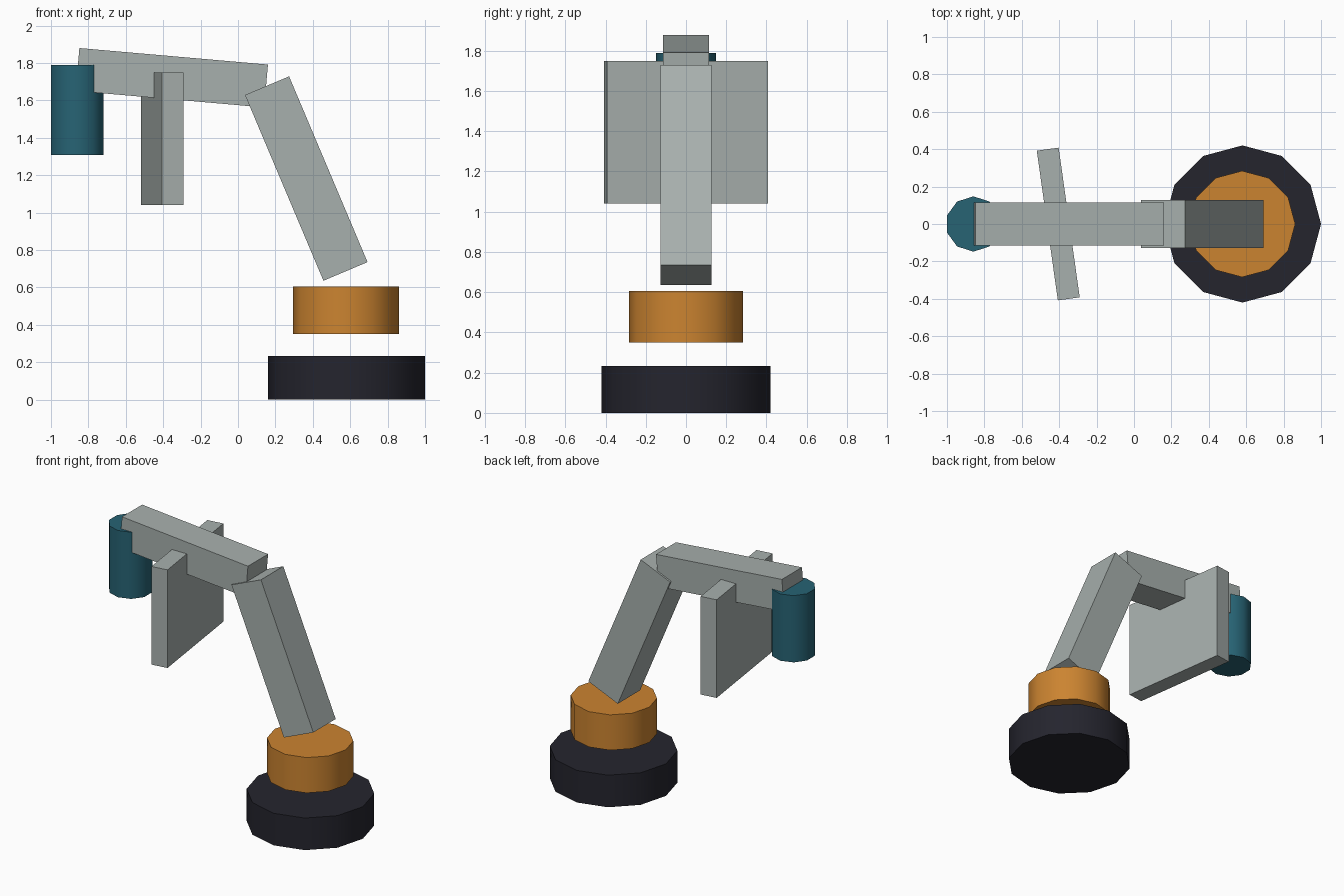
import bpy
import math

if "Cube" in bpy.data.objects:
    bpy.data.objects.remove(bpy.data.objects["Cube"])


def material(name, color):
    m = bpy.data.materials.new(name)
    m.diffuse_color = (*color, 1.0)
    m.use_nodes = True
    m.node_tree.nodes["Principled BSDF"].inputs["Base Color"].default_value = m.diffuse_color
    return m


GREY = material("arm grey", (0.39, 0.435, 0.42))
ORANGE = material("turret orange", (0.60, 0.23, 0.03))
DARK = material("base dark", (0.018, 0.018, 0.027))
TEAL = material("tool teal", (0.02, 0.125, 0.175))


def box(name, center, size, rotation, mat):
    bpy.ops.mesh.primitive_cube_add(size=1, location=center, rotation=rotation)
    ob = bpy.context.object
    ob.name = name
    ob.scale = size
    ob.data.materials.append(mat)
    return ob


def drum(name, x, z0, z1, radius, sides, mat):
    bpy.ops.mesh.primitive_cylinder_add(
        vertices=sides, radius=radius, depth=z1 - z0, location=(x, 0, (z0 + z1) / 2))
    ob = bpy.context.object
    ob.name = name
    ob.data.materials.append(mat)
    bpy.ops.object.shade_smooth_by_angle(angle=math.radians(40))
    return ob


# Stacked base and turret
drum("base", 0.58, 0.0, 0.232, 0.42, 12, DARK)
drum("turret", 0.578, 0.35, 0.606, 0.284, 12, ORANGE)

# Leaning lower arm and nearly level upper arm
box("lower_arm", (0.365, 0, 1.182), (0.256, 0.256, 1.078),
    (0, math.radians(-22.9), 0), GREY)
box("upper_arm", (-0.354, 0, 1.721), (1.012, 0.23, 0.23),
    (0, math.radians(5), 0), GREY)

# Upright plate crossing the upper arm, slightly turned
box("cross_plate", (-0.405, 0, 1.395), (0.118, 0.808, 0.71),
    (0, 0, math.radians(8)), GREY)

# Tool canister at the arm tip
drum("tool_canister", -0.859, 1.307, 1.79, 0.148, 10, TEAL)
